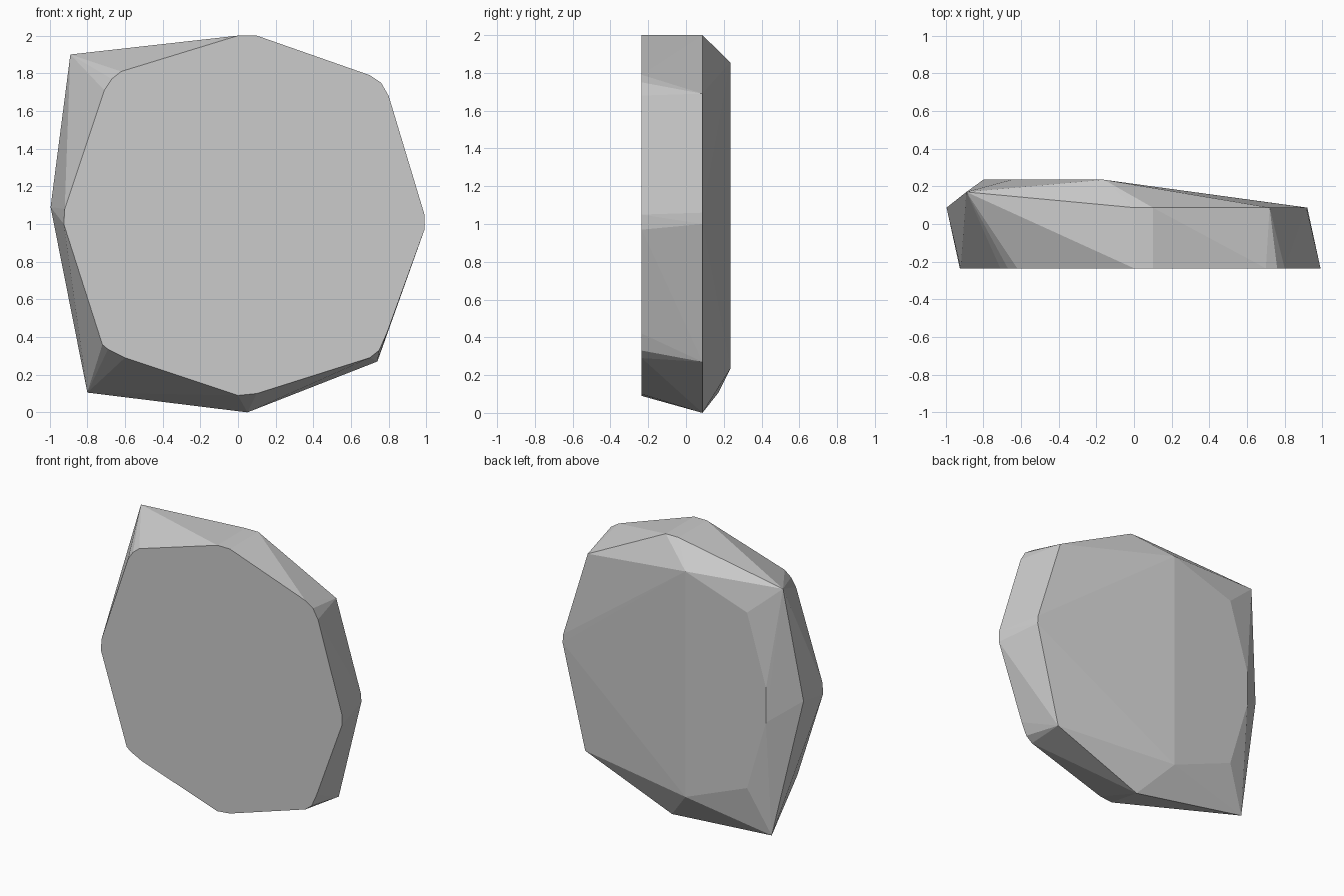
import bpy, bmesh
from math import radians

if "Cube" in bpy.data.objects:
    bpy.data.objects.remove(bpy.data.objects["Cube"])

# Layered outlines (x, z) of the chipped stone slab, keyed by depth y
layers = {
    # flat front: octagon with softened corners
    -0.235: [(-0.92, 1.08), (-0.925, 1.0), (-0.72, 0.36), (-0.69, 0.335), (-0.6, 0.29),
             (0.0, 0.09), (0.1, 0.1), (0.7, 0.29), (0.75, 0.33), (0.79, 0.42),
             (0.99, 0.97), (0.99, 1.05), (0.8, 1.68), (0.76, 1.75), (0.7, 1.79),
             (0.1, 2.0), (0.0, 2.0), (-0.62, 1.81), (-0.67, 1.77), (-0.71, 1.71)],
    # widest girdle
    0.087: [(0.05, 0.0), (0.74, 0.27), (0.92, 1.0), (0.915, 1.06), (0.72, 1.69),
            (0.1, 2.0), (0.0, 2.0), (-0.995, 1.09)],
    # two jutting left corners
    0.17: [(-0.89, 1.9), (-0.8, 0.105)],
    # flat strip on the back
    0.235: [(-0.16, 1.855), (-0.65, 1.69), (-0.8, 1.19), (-0.8, 0.94),
            (-0.65, 0.43), (-0.16, 0.235)],
}

# Stone slab: convex skin around the outlines
bm = bmesh.new()
for y, outline in layers.items():
    for x, z in outline:
        bm.verts.new((x, y, z))
bmesh.ops.convex_hull(bm, input=bm.verts[:])
loose = [v for v in bm.verts if not v.link_faces]
bmesh.ops.delete(bm, geom=loose, context='VERTS')
bmesh.ops.dissolve_limit(bm, angle_limit=radians(0.5), verts=bm.verts[:], edges=bm.edges[:])
bmesh.ops.recalc_face_normals(bm, faces=bm.faces[:])

mesh = bpy.data.meshes.new("stone_slab")
bm.to_mesh(mesh)
bm.free()
slab = bpy.data.objects.new("stone_slab", mesh)
bpy.context.collection.objects.link(slab)
